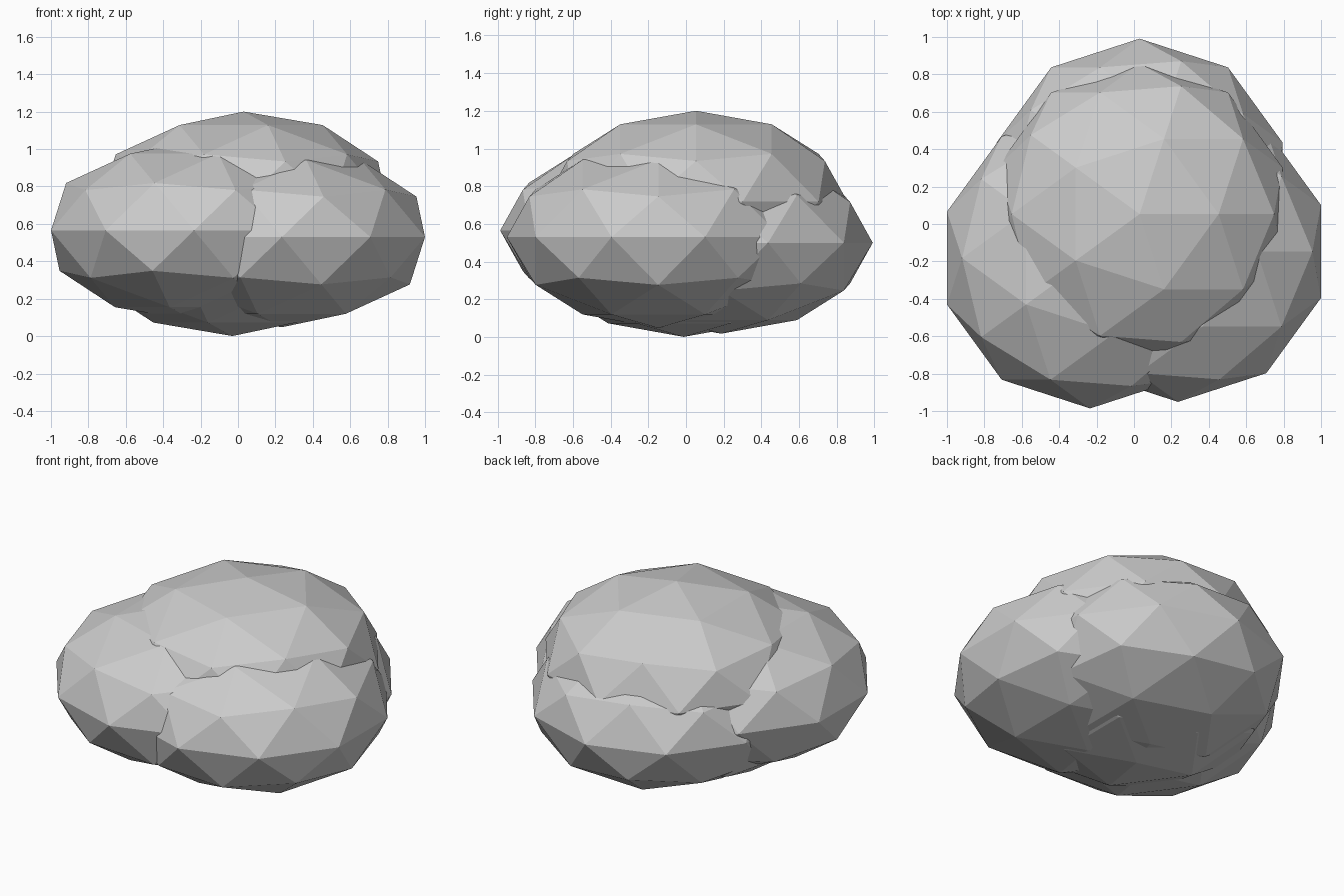
import bpy

if "Cube" in bpy.data.objects:
    bpy.data.objects.remove(bpy.data.objects["Cube"])

# Cluster of flattened, faceted clumps sharing one size
RADIUS = 0.804
HEIGHT = 0.6  # vertical squash

CLUMPS = {
    "left_clump": (-0.235, -0.182, 0.565),
    "right_clump": (0.235, -0.147, 0.53),
    "back_clump": (0.03, 0.187, 0.50),
    "top_clump": (0.03, 0.053, 0.718),
    "bottom_clump": (-0.03, -0.012, 0.483),
}


def add_clump(name, centre):
    bpy.ops.mesh.primitive_ico_sphere_add(subdivisions=2, radius=RADIUS, location=centre)
    clump = bpy.context.object
    clump.name = name
    clump.scale.z = HEIGHT
    bpy.ops.object.transform_apply(location=False, rotation=False, scale=True)
    bpy.ops.object.shade_flat()


for name, centre in CLUMPS.items():
    add_clump(name, centre)
